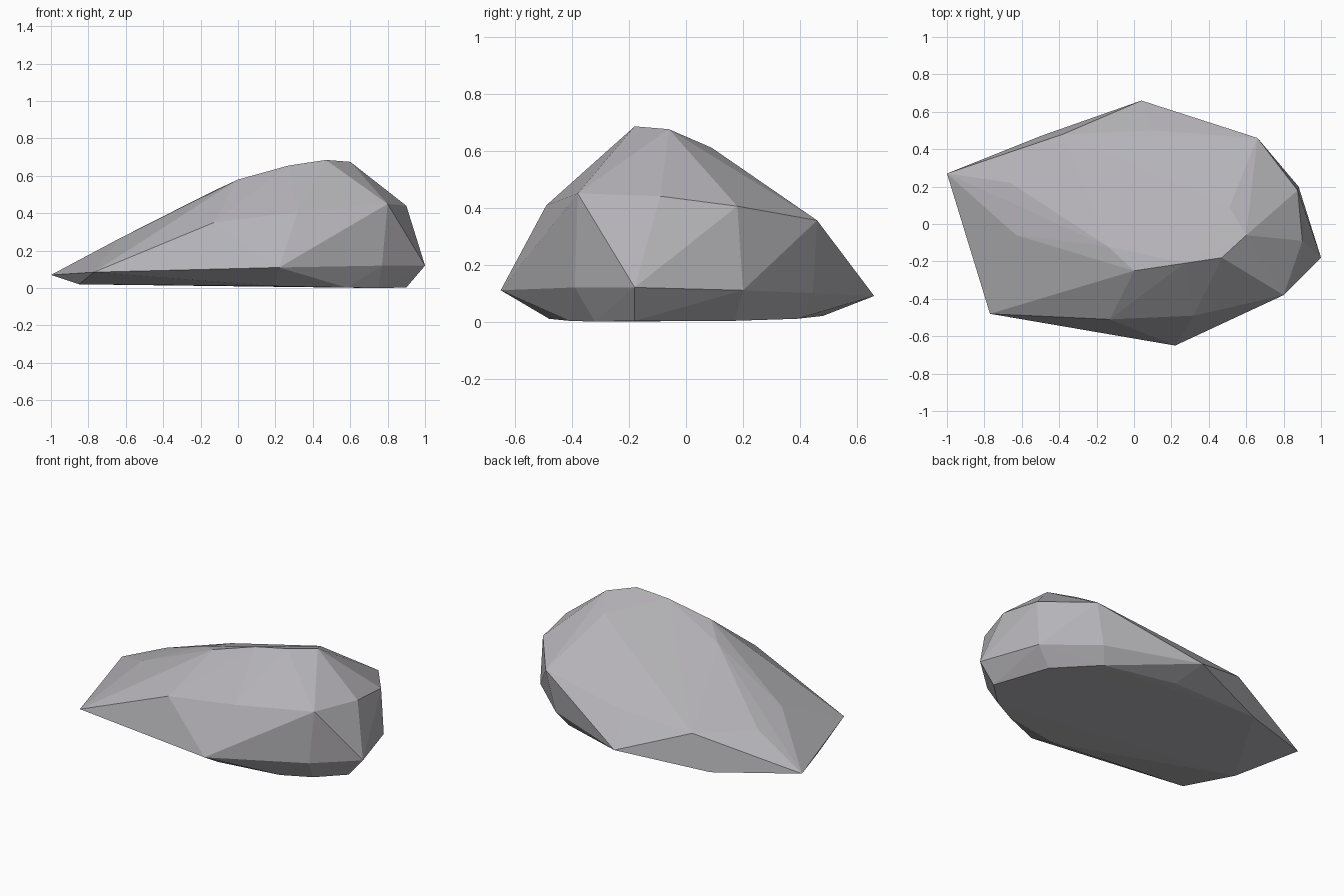
import bpy
import bmesh

# Corner points of the boulder, from the ground ring up to the ridge
ground = [(-.85, -.11, .02), (.20, -.48, .01), (.58, -.41, .003), (.90, -.18, .003),
          (.78, .17, .003), (.55, .39, .01), (.09, .48, .02), (-.50, .47, .022), (.75, -.32, 0)]
rim = [(-1, .27, .07), (-.77, -.48, .085), (.22, -.65, .11), (.77, -.39, .12),
       (1, -.18, .12), (.88, .20, .11), (.60, .445, .10), (.04, .66, .09)]
shoulder = [(-.38, .48, .24), (-.13, -.51, .35), (.32, -.49, .408), (.80, -.38, .45),
            (.90, -.09, .44), (.875, .18, .405), (.66, .46, .355), (.10, .50, .27),
            (-.63, -.06, .267), (-.66, .22, .235)]
ridge = [(-.14, -.12, .515), (0, -.25, .58), (.27, -.21, .655), (.47, -.18, .685),
         (.60, -.06, .675), (.51, .09, .61)]

# Faceted skin around all corners
bm = bmesh.new()
for p in ground + rim + shoulder + ridge:
    bm.verts.new(p)
bmesh.ops.convex_hull(bm, input=bm.verts[:])
bmesh.ops.delete(bm, geom=[v for v in bm.verts if not v.link_faces], context='VERTS')
bmesh.ops.recalc_face_normals(bm, faces=bm.faces[:])
mesh = bpy.data.meshes.new("boulder")
bm.to_mesh(mesh)
bm.free()

# Stone colour
stone = bpy.data.materials.new("grey stone")
stone.diffuse_color = (.46, .45, .475, 1)
mesh.materials.append(stone)
boulder = bpy.data.objects.new("boulder", mesh)
bpy.context.collection.objects.link(boulder)
